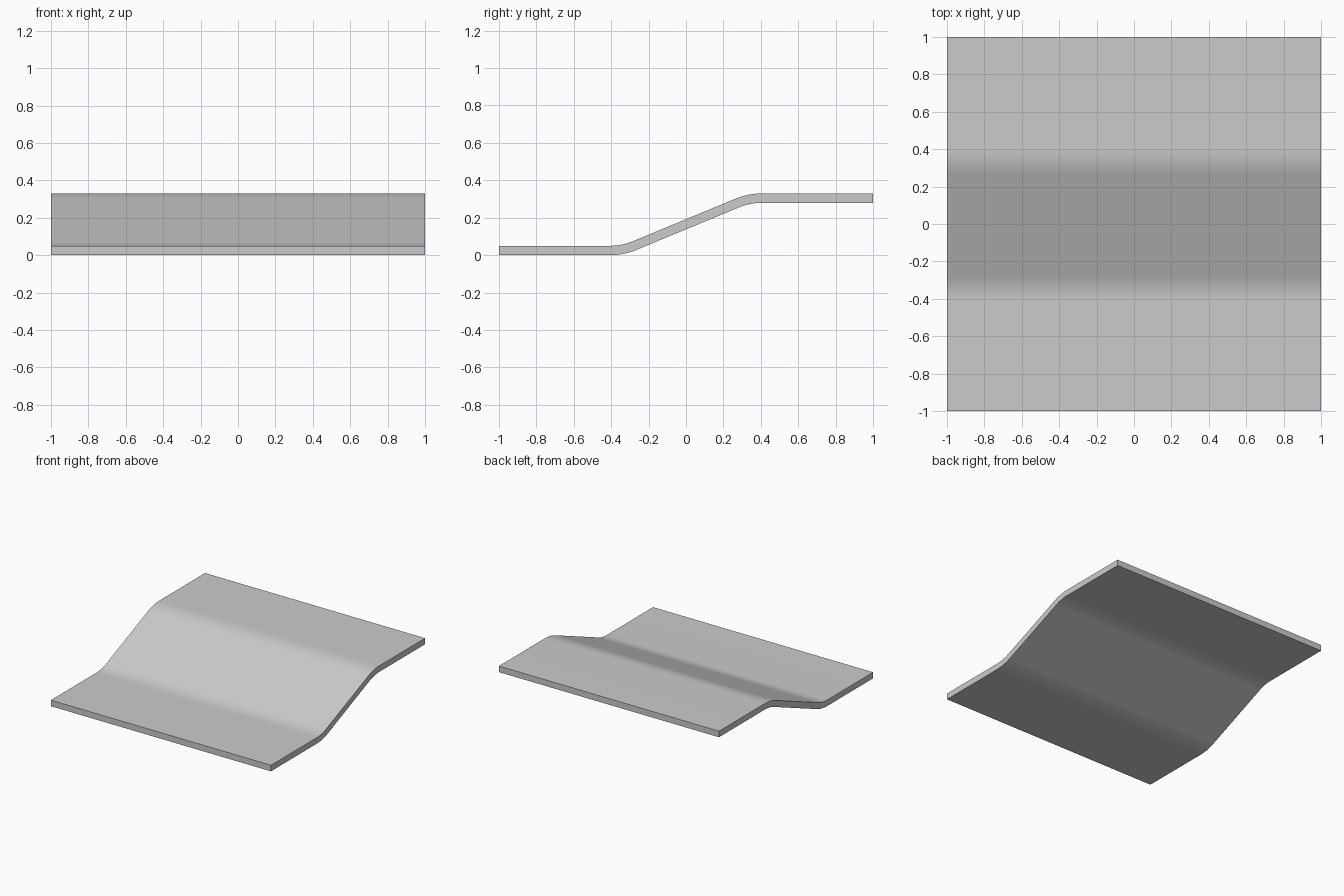
import bpy, bmesh
from math import radians, sin, cos, tan

if "Cube" in bpy.data.objects:
    bpy.data.objects.remove(bpy.data.objects["Cube"])

THICK = 0.05
RISE = 0.28
ANGLE = radians(22.5)
RADIUS = 0.35          # centreline bend radius
SEGS = 10

# Centreline of the lower half: (y, z, slope angle), flat then bending upward
bend_y = -RISE / tan(ANGLE) / 2
start_y = bend_y - RADIUS * tan(ANGLE / 2)
z0 = THICK / 2
lower = [(-1.0, z0, 0.0)]
for i in range(SEGS + 1):
    a = ANGLE * i / SEGS
    lower.append((start_y + RADIUS * sin(a), z0 + RADIUS * (1 - cos(a)), a))

# Upper half is the lower half turned 180 degrees about the middle
upper = [(-y, THICK + RISE - z, a) for y, z, a in reversed(lower)]
path = lower + upper


def offset(d):
    return [(y - d * sin(a), z + d * cos(a)) for y, z, a in path]


profile = offset(-THICK / 2) + offset(THICK / 2)[::-1]

# Extrude the profile across x
bm = bmesh.new()
face = bm.faces.new([bm.verts.new((-1, y, z)) for y, z in profile])
ext = bmesh.ops.extrude_face_region(bm, geom=[face])
moved = [g for g in ext["geom"] if isinstance(g, bmesh.types.BMVert)]
bmesh.ops.translate(bm, verts=moved, vec=(2, 0, 0))
bmesh.ops.recalc_face_normals(bm, faces=bm.faces)
mesh = bpy.data.meshes.new("stepped_panel")
bm.to_mesh(mesh)
bm.free()

panel = bpy.data.objects.new("stepped_panel", mesh)
bpy.context.collection.objects.link(panel)
bpy.context.view_layer.objects.active = panel
panel.select_set(True)
bpy.ops.object.shade_smooth_by_angle(angle=radians(30))
